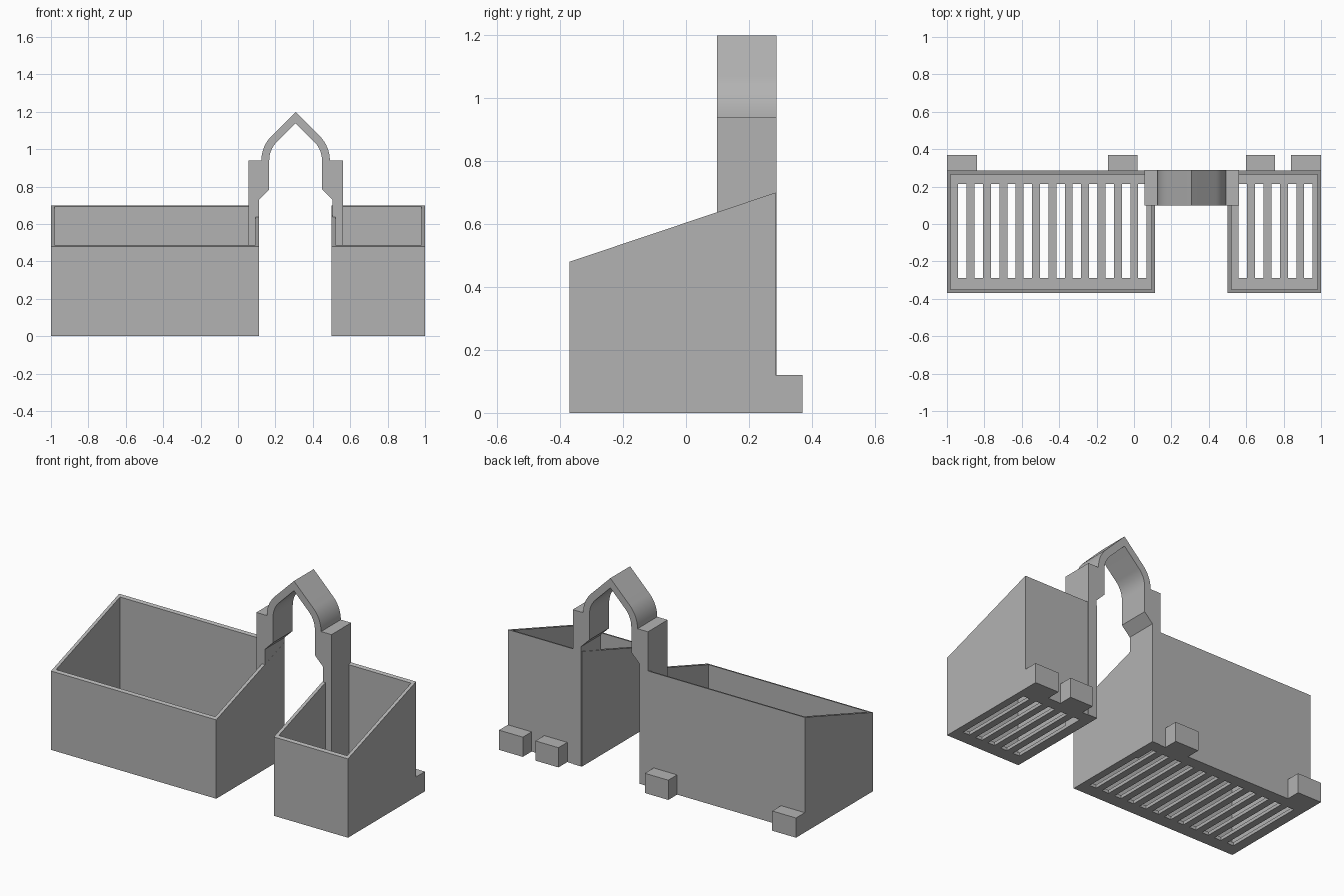
import bpy
import bmesh
from math import sin, cos, pi, sqrt

cube = bpy.data.objects.get("Cube")
if cube:
    bpy.data.objects.remove(cube, do_unlink=True)

grey = bpy.data.materials.new("plain grey")
grey.use_nodes = True
GREY = (0.45, 0.45, 0.45, 1)
grey.diffuse_color = GREY
grey.node_tree.nodes["Principled BSDF"].inputs["Base Color"].default_value = GREY

FRONT, BACK = -0.37, 0.285
WALL, FLOOR = 0.02, 0.02
RIM_FRONT, RIM_BACK = 0.48, 0.70
SLOPE = (RIM_BACK - RIM_FRONT) / (BACK - FRONT)


def add_prism(bm, base, vector):
    """Extrude a flat outline along a vector into a closed solid."""
    face = bm.faces.new([bm.verts.new(p) for p in base])
    new = bmesh.ops.extrude_face_region(bm, geom=[face])["geom"]
    bmesh.ops.translate(bm, vec=vector, verts=[v for v in new if isinstance(v, bmesh.types.BMVert)])


def add_box(bm, x0, x1, y0, y1, z0, z1):
    add_prism(bm, [(x0, y0, z0), (x1, y0, z0), (x1, y1, z0), (x0, y1, z0)], (0, 0, z1 - z0))


def finish(bm, name):
    bmesh.ops.recalc_face_normals(bm, faces=bm.faces)
    mesh = bpy.data.meshes.new(name)
    bm.to_mesh(mesh)
    bm.free()
    mesh.materials.append(grey)
    obj = bpy.data.objects.new(name, mesh)
    bpy.context.collection.objects.link(obj)
    return obj


def cut(obj, cutters):
    """Subtract the cutters, bake the result and remove the cutters."""
    for c in cutters:
        c.hide_render = True
        mod = obj.modifiers.new("cut", "BOOLEAN")
        mod.operation, mod.solver, mod.object = "DIFFERENCE", "EXACT", c
    bpy.context.view_layer.update()
    deps = bpy.context.evaluated_depsgraph_get()
    mesh = bpy.data.meshes.new_from_object(obj.evaluated_get(deps))
    obj.modifiers.clear()
    obj.data = mesh
    for c in cutters:
        bpy.data.objects.remove(c, do_unlink=True)


def make_bin(name, x0, x1, first_slot, slots):
    """Open bin with a sloping rim and a slotted floor."""
    body = bmesh.new()
    add_prism(body, [(x0, FRONT, 0), (x0, BACK, 0), (x0, BACK, RIM_BACK), (x0, FRONT, RIM_FRONT)],
              (x1 - x0, 0, 0))
    obj = finish(body, name)

    cavity = bmesh.new()
    add_box(cavity, x0 + WALL, x1 - WALL, FRONT + WALL, BACK - WALL, FLOOR, 1)

    gaps = bmesh.new()
    for i in range(slots):
        x = first_slot + 0.0875 * i
        add_box(gaps, x, x + 0.045, -0.29, 0.215, -0.1, 0.1)
    cut(obj, [finish(cavity, name + "_cavity"), finish(gaps, name + "_slots")])


make_bin("large_bin", -1, 0.1125, -0.94, 12)
make_bin("small_bin", 0.50, 1, 0.56, 5)

# Small blocks behind the bins
for i, (x0, x1) in enumerate([(-1, -0.84), (-0.14, 0.018), (0.60, 0.755), (0.84, 1)]):
    bm = bmesh.new()
    add_box(bm, x0, x1, BACK, 0.37, 0, 0.12)
    finish(bm, f"back_block_{i + 1}")

# Pointed arch with shouldered posts, mirrored about its centre line
MID, SPRING = 0.308, 0.94
OUTER, INNER = 0.183, 0.141


def curve(r):
    steps = 12
    pts = [(-r * cos(pi / 4 * i / steps), SPRING + r * sin(pi / 4 * i / steps)) for i in range(steps + 1)]
    return pts + [(0, SPRING + r * sqrt(2))]


outer = [(-0.253, 0), (-0.253, SPRING)] + curve(OUTER)
inner = [(-0.196, 0), (-0.196, 0.73), (-INNER, 0.785)] + curve(INNER)


def mirrored(half):
    return half + [(-x, z) for x, z in reversed(half[:-1])]


outline = mirrored(outer) + mirrored(inner)[::-1]
bm = bmesh.new()
add_prism(bm, [(MID + x, 0.098, z) for x, z in outline], (0, 0.19, 0))
arch = finish(bm, "pointed_arch")
bpy.ops.object.select_all(action="DESELECT")
arch.select_set(True)
bpy.context.view_layer.objects.active = arch
bpy.ops.object.shade_smooth_by_angle(angle=pi / 6)
